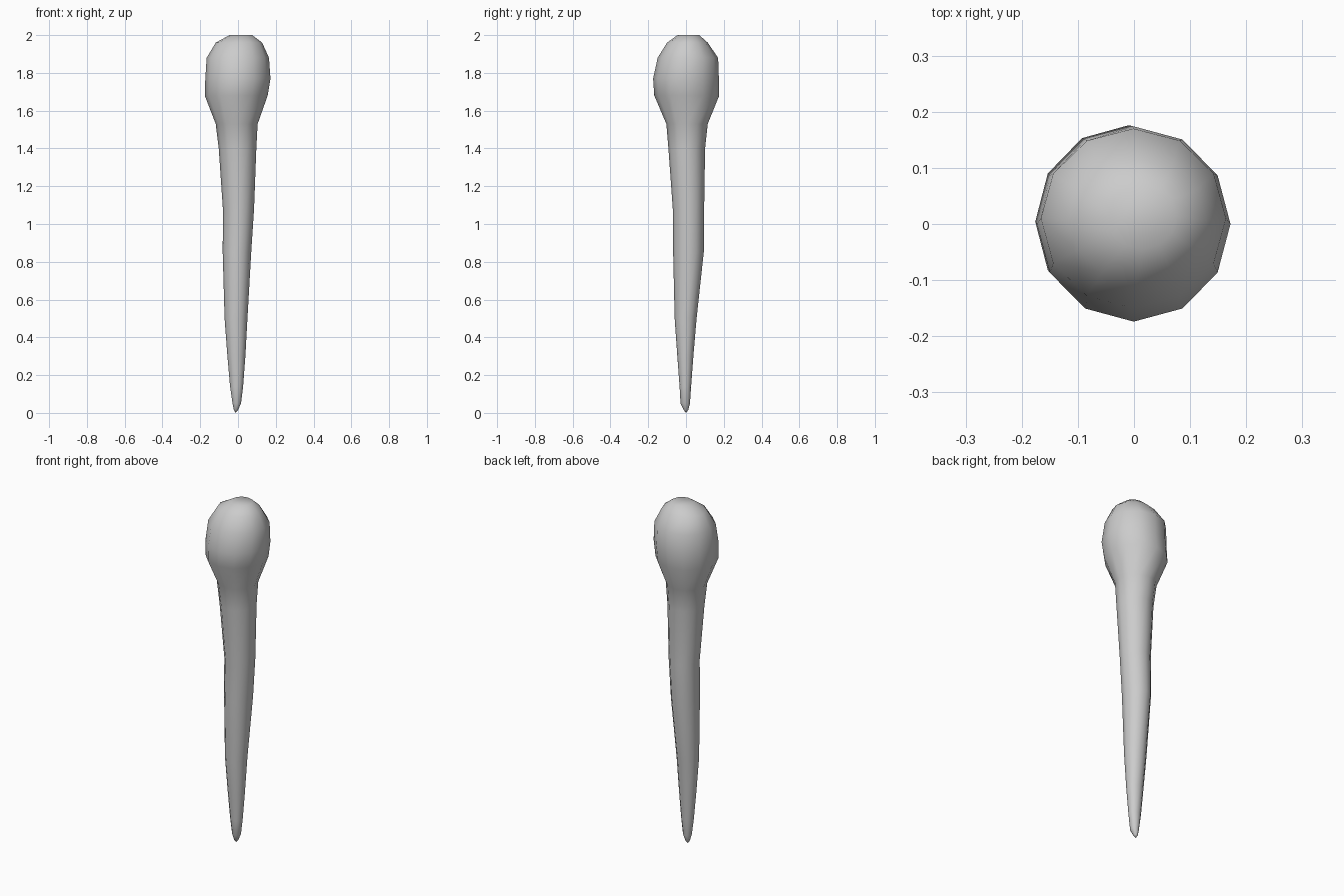
import bpy, bmesh, math

SIDES = 12
# Cross-sections from tip to head: z, min x, max x, min y, max y
RINGS = [
    (0.015, -0.022, 0.000, -0.012, 0.012),
    (0.05, -0.029, 0.016, -0.029, 0.021),
    (0.14, -0.042, 0.027, -0.034, 0.027),
    (0.30, -0.056, 0.039, -0.046, 0.039),
    (0.50, -0.071, 0.050, -0.060, 0.056),
    (0.85, -0.081, 0.070, -0.068, 0.094),
    (1.08, -0.080, 0.085, -0.070, 0.096),
    (1.40, -0.102, 0.097, -0.093, 0.101),
    (1.53, -0.118, 0.104, -0.104, 0.115),
    (1.68, -0.176, 0.157, -0.168, 0.176),
    (1.77, -0.173, 0.172, -0.174, 0.174),
    (1.88, -0.166, 0.164, -0.150, 0.170),
    (1.96, -0.118, 0.128, -0.100, 0.115),
    (2.00, -0.045, 0.075, -0.045, 0.070),
]

bm = bmesh.new()
loops = []
for z, x0, x1, y0, y1 in RINGS:
    cx, cy, rx, ry = (x0 + x1) / 2, (y0 + y1) / 2, (x1 - x0) / 2, (y1 - y0) / 2
    loops.append([bm.verts.new((cx + rx * math.cos(math.tau * i / SIDES),
                                cy + ry * math.sin(math.tau * i / SIDES), z))
                  for i in range(SIDES)])

# Skin between neighbouring cross-sections
for a, b in zip(loops, loops[1:]):
    for i in range(SIDES):
        j = (i + 1) % SIDES
        bm.faces.new((a[i], a[j], b[j], b[i]))

# Pointed tip and flat crown
tip = bm.verts.new((-0.012, 0, 0))
for i in range(SIDES):
    bm.faces.new((tip, loops[0][(i + 1) % SIDES], loops[0][i]))
bm.faces.new(loops[-1])

bmesh.ops.recalc_face_normals(bm, faces=bm.faces)
for f in bm.faces:
    f.smooth = True
mesh = bpy.data.meshes.new("tapered_club")
bm.to_mesh(mesh)
bm.free()
bpy.context.collection.objects.link(bpy.data.objects.new("tapered_club", mesh))
